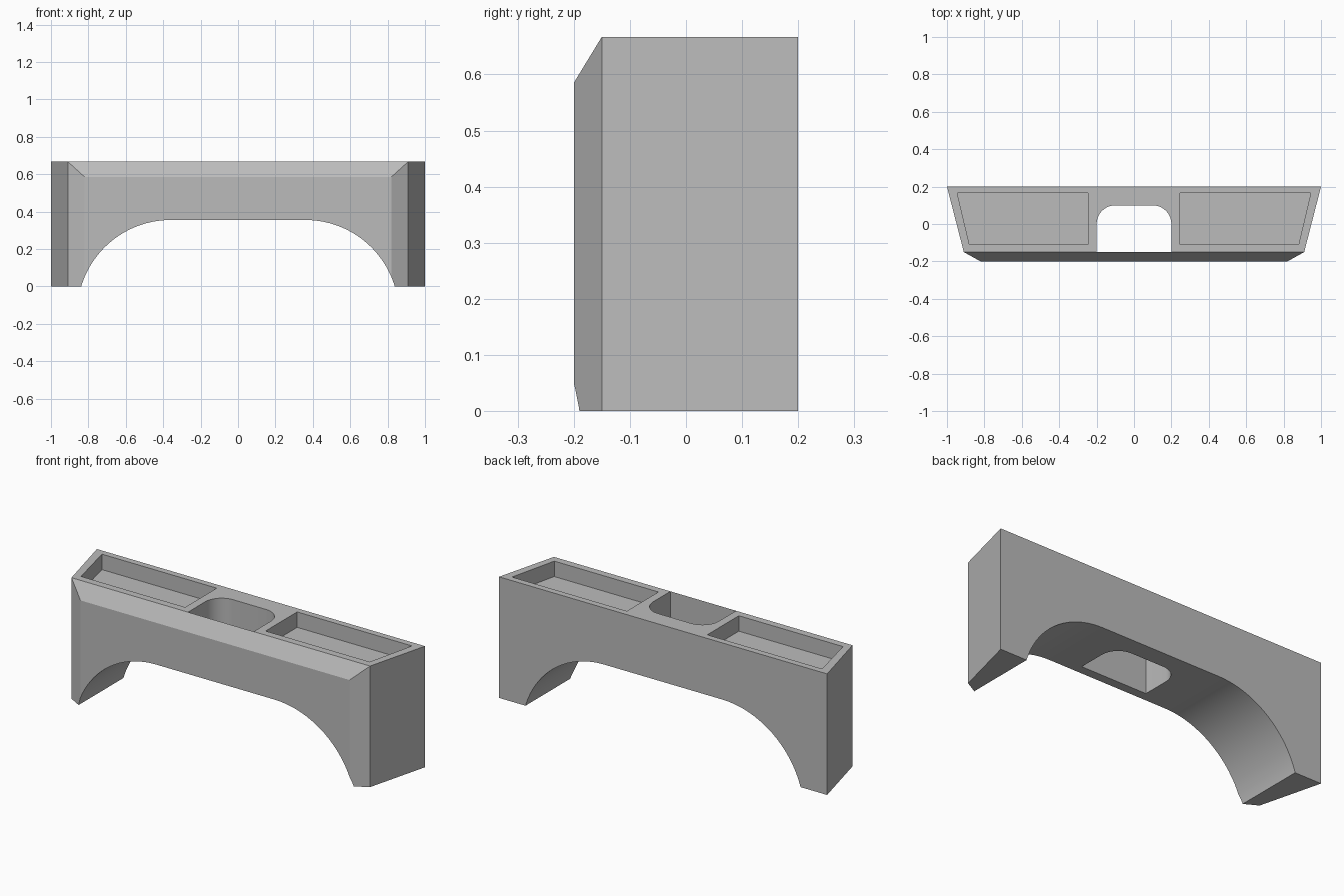
import bpy
import bmesh
from math import sin, cos, pi, asin, radians

if "Cube" in bpy.data.objects:
    bpy.data.objects.remove(bpy.data.objects["Cube"])

HEIGHT, SHOULDER, ARCH_TOP = 0.667, 0.585, 0.355

grey = bpy.data.materials.new("plain grey")
grey.use_nodes = True
grey.diffuse_color = (0.5, 0.5, 0.5, 1)
grey.node_tree.nodes["Principled BSDF"].inputs["Base Color"].default_value = grey.diffuse_color


def add_object(name, bm):
    bmesh.ops.recalc_face_normals(bm, faces=bm.faces)
    mesh = bpy.data.meshes.new(name)
    bm.to_mesh(mesh)
    bm.free()
    mesh.materials.append(grey)
    obj = bpy.data.objects.new(name, mesh)
    bpy.context.collection.objects.link(obj)
    return obj


def prism(name, outline, sweep):
    """Extrude a closed outline of 3D points along a vector."""
    bm = bmesh.new()
    face = bm.faces.new([bm.verts.new(p) for p in outline])
    out = bmesh.ops.extrude_face_region(bm, geom=[face])
    moved = [v for v in out["geom"] if isinstance(v, bmesh.types.BMVert)]
    bmesh.ops.translate(bm, verts=moved, vec=sweep)
    return add_object(name, bm)


# Body: tapered block with bevelled front corners and a sloping front top edge
bm = bmesh.new()
for side in (-1, 1):
    for x, y, top in ((1, 0.2, HEIGHT), (0.91, -0.15, HEIGHT), (0.82, -0.2, SHOULDER)):
        for z in (0, top):
            bm.verts.new((side * x, y, z))
bmesh.ops.convex_hull(bm, input=bm.verts)
bmesh.ops.dissolve_limit(bm, angle_limit=radians(1), verts=bm.verts, edges=bm.edges)
body = add_object("bridge_body", bm)

# Arch cutter: two quarter-like curves joined by a flat crown
radius, centre_x = 0.5, 0.36
centre_z = ARCH_TOP - radius
start = asin((-centre_z - 0.02) / radius)
steps = 20
angles = [start + (pi / 2 - start) * i / steps for i in range(steps + 1)]
right = [(centre_x + radius * cos(a), -0.4, centre_z + radius * sin(a)) for a in angles]
left = [(-x, y, z) for x, y, z in reversed(right)]
cutters = [prism("arch_cutter", right + left, (0, 0.8, 0))]

# Centre opening cutter: square at the front, rounded at the back
arc = [pi / 2 * i / 10 for i in range(11)]
corner = [(0.1 + 0.1 * cos(a), 0.1 * sin(a), 0.2) for a in arc]
outline = [(0.2, -0.15, 0.2)] + corner
outline += [(-x, y, z) for x, y, z in reversed(outline)]
cutters.append(prism("opening_cutter", outline, (0, 0, 0.6)))

# Tray cutters: one shallow pocket each side
for side, label in ((1, "left"), (-1, "right")):
    pocket = [(0.245, 0.165), (0.945, 0.165), (0.88, -0.11), (0.245, -0.11)]
    floor = [(side * x, y, HEIGHT - 0.085) for x, y in pocket]
    cutters.append(prism(label + "_tray_cutter", floor, (0, 0, 0.2)))

# Cut the body and bake the result
for cutter in cutters:
    mod = body.modifiers.new(cutter.name, "BOOLEAN")
    mod.operation = "DIFFERENCE"
    mod.solver = "EXACT"
    mod.object = cutter
bpy.context.view_layer.update()
depsgraph = bpy.context.evaluated_depsgraph_get()
baked = bpy.data.meshes.new_from_object(body.evaluated_get(depsgraph))
body.modifiers.clear()
body.data = baked
for cutter in cutters:
    bpy.data.objects.remove(cutter)

# Smooth only the curved surfaces
bpy.ops.object.select_all(action="DESELECT")
body.select_set(True)
bpy.context.view_layer.objects.active = body
bpy.ops.object.shade_smooth_by_angle(angle=radians(20))
